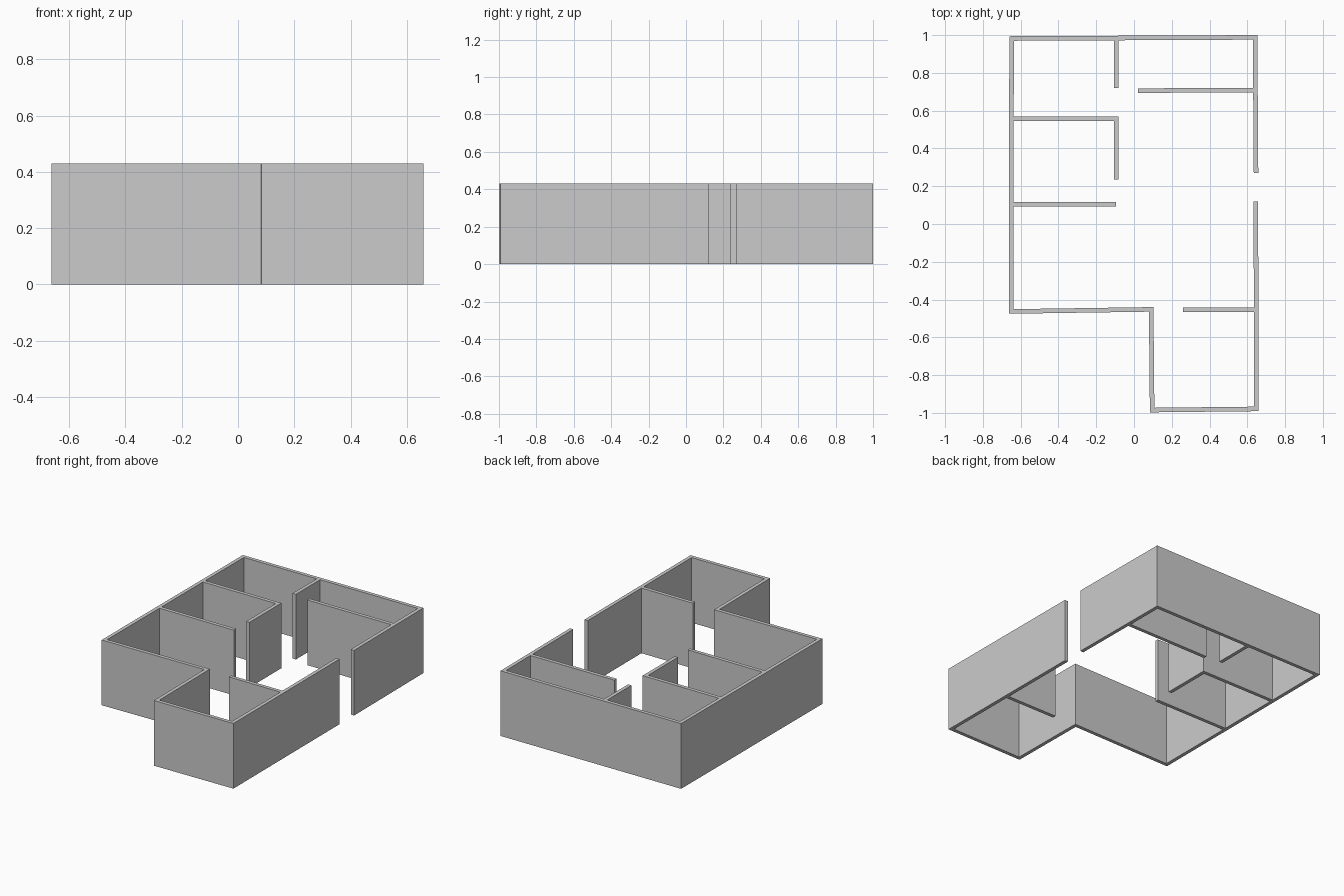
import bpy, bmesh
from mathutils import Vector

if "Cube" in bpy.data.objects:
    bpy.data.objects.remove(bpy.data.objects["Cube"])

HEIGHT = 0.43
HALF = 0.012  # half the wall thickness


def make_wall(name, points):
    """Extrude a mitred strip of wall thickness along a centreline."""
    pts = [Vector(p) for p in points]
    dirs = [(b - a).normalized() for a, b in zip(pts, pts[1:])]
    left, right = [], []
    for i, p in enumerate(pts):
        d0, d1 = dirs[max(i - 1, 0)], dirs[min(i, len(dirs) - 1)]
        n0, n1 = Vector((-d0.y, d0.x)), Vector((-d1.y, d1.x))
        offset = (n0 + n1) * (HALF / (1 + n0.dot(n1)))
        left.append(p + offset)
        right.append(p - offset)

    bm = bmesh.new()
    lv = [bm.verts.new((v.x, v.y, 0)) for v in left]
    rv = [bm.verts.new((v.x, v.y, 0)) for v in right]
    for i in range(len(pts) - 1):
        bm.faces.new((lv[i], rv[i], rv[i + 1], lv[i + 1]))
    ext = bmesh.ops.extrude_face_region(bm, geom=bm.faces[:], use_keep_orig=True)
    top = [g for g in ext["geom"] if isinstance(g, bmesh.types.BMVert)]
    bmesh.ops.translate(bm, verts=top, vec=(0, 0, HEIGHT))
    bmesh.ops.recalc_face_normals(bm, faces=bm.faces[:])
    mesh = bpy.data.meshes.new(name)
    bm.to_mesh(mesh)
    bm.free()
    obj = bpy.data.objects.new(name, mesh)
    bpy.context.collection.objects.link(obj)


# Outer shell, running round from one side of the entrance gap to the other
make_wall("outer_wall", [
    (0.646, 0.27), (0.641, 0.988), (-0.648, 0.982), (-0.651, -0.463),
    (0.091, -0.452), (0.096, -0.985), (0.648, -0.979), (0.645, 0.12)])

# Interior partitions
make_wall("back_partition", [(-0.094, 0.973), (-0.094, 0.72)])
make_wall("back_right_partition", [(0.02, 0.706), (0.631, 0.709)])
make_wall("corner_partition", [(-0.637, 0.557), (-0.094, 0.557), (-0.094, 0.235)])
make_wall("middle_left_partition", [(-0.638, 0.104), (-0.094, 0.104)])
make_wall("front_right_partition", [(0.26, -0.454), (0.635, -0.454)])
